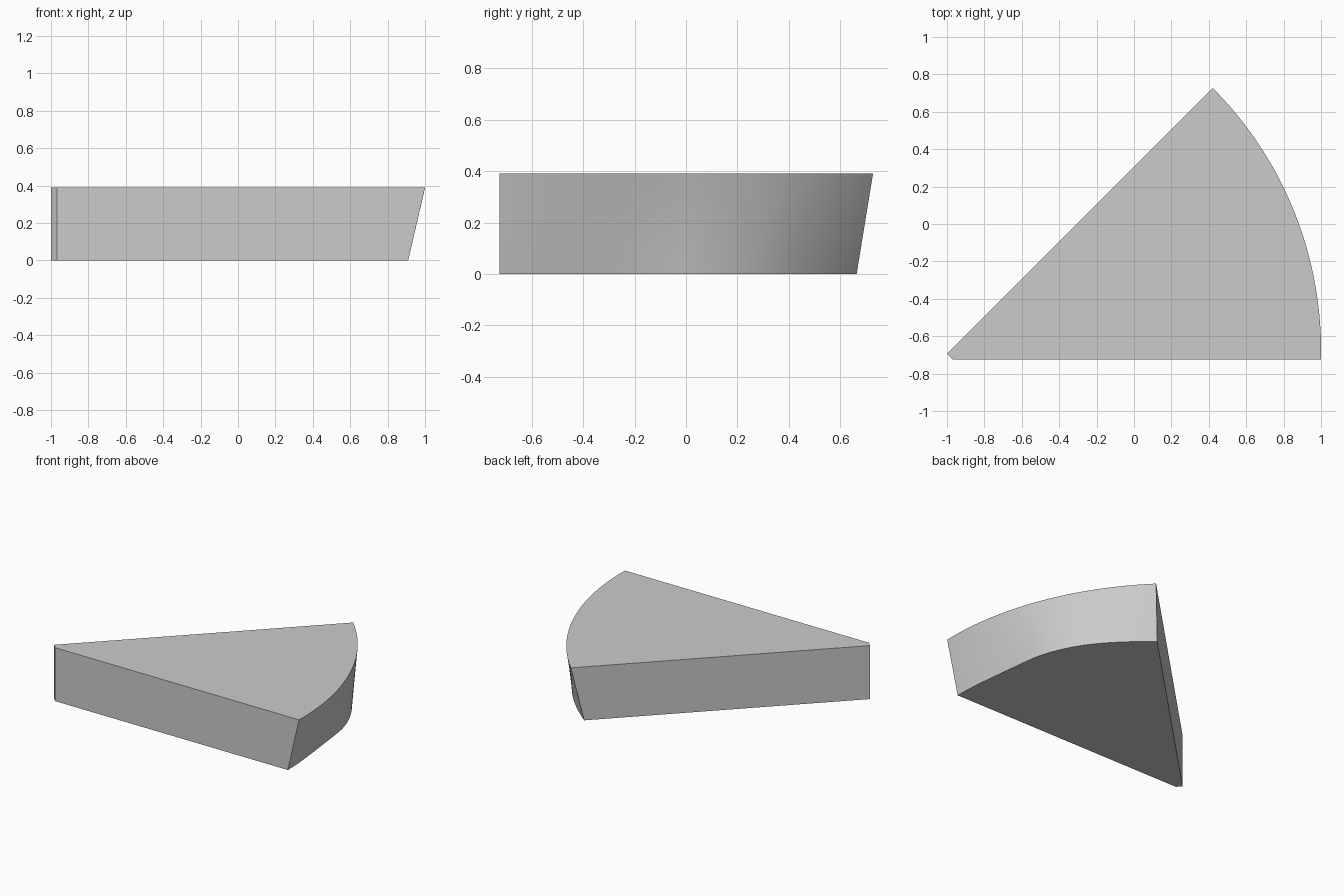
import bpy, bmesh
from math import radians, sin, cos, pi

cube = bpy.data.objects.get("Cube")
if cube:
    bpy.data.objects.remove(cube, do_unlink=True)

APEX_X, APEX_Y, HEIGHT = -1.032, -0.725, 0.39
STEPS, LEVELS = 48, 6

# Radius of the lower rim by angle in degrees
RIM = [(0, 1.942), (8, 1.944), (14, 1.96), (18, 1.983), (22, 2.009),
       (27, 2.021), (32, 2.017), (38, 1.994), (45, 1.964)]


def rim_radius(angle):
    """Smooth Hermite interpolation through the rim points."""
    n = len(RIM)
    i = max(k for k in range(n - 1) if RIM[k][0] <= angle)

    def slope(k):
        a, b = RIM[max(k - 1, 0)], RIM[min(k + 1, n - 1)]
        return (b[1] - a[1]) / (b[0] - a[0])

    (a0, r0), (a1, r1) = RIM[i], RIM[i + 1]
    d = a1 - a0
    t = (angle - a0) / d
    s = t * t * (3 - 2 * t)
    bend = d * t * (1 - t) * ((1 - t) * slope(i) - t * slope(i + 1))
    return r0 + (r1 - r0) * s + bend


def outer_point(angle, t):
    """Point on the curved outer wall, t = 0 at the bottom and 1 at the top."""
    top = 2.032 + 0.022 * sin(pi / 2 * angle / 45)
    r = rim_radius(angle) * (1 - t) + top * t
    a = radians(angle)
    return (APEX_X + r * cos(a), APEX_Y + r * sin(a), HEIGHT * t)


def material(name, value):
    mat = bpy.data.materials.new(name)
    mat.use_nodes = True
    colour = (value, value, value, 1)
    mat.diffuse_color = colour
    mat.node_tree.nodes["Principled BSDF"].inputs["Base Color"].default_value = colour
    return mat


bm = bmesh.new()

# Curved outer wall lofted from the wavy lower rim to the upper arc
rows = []
for j in range(LEVELS + 1):
    t = j / LEVELS
    rows.append([bm.verts.new(outer_point(45 * i / STEPS, t)) for i in range(STEPS + 1)])
for low, high in zip(rows, rows[1:]):
    for i in range(STEPS):
        bm.faces.new((low[i], low[i + 1], high[i + 1], high[i])).smooth = True

# Clipped tip
tip = [[bm.verts.new((x, y, z)) for x, y in ((-1, -0.693), (-0.968, APEX_Y))]
       for z in (0, HEIGHT)]
bm.faces.new((tip[0][0], tip[0][1], tip[1][1], tip[1][0]))

# Flat sides, top and bottom
bm.faces.new([tip[1][1], tip[0][1]] + [row[0] for row in rows])
bm.faces.new([tip[0][0], tip[1][0]] + [row[-1] for row in reversed(rows)])
bm.faces.new(tip[1] + rows[-1])
bm.faces.new(list(reversed(tip[0] + rows[0])))
bmesh.ops.recalc_face_normals(bm, faces=bm.faces)

mesh = bpy.data.meshes.new("wedge_block")
bm.to_mesh(mesh)
bm.free()
wedge = bpy.data.objects.new("wedge_block", mesh)
bpy.context.collection.objects.link(wedge)
mesh.materials.append(material("plain grey", 0.6))

# Smooth the curved wall, keep the borders crisp
bpy.ops.object.select_all(action="DESELECT")
wedge.select_set(True)
bpy.context.view_layer.objects.active = wedge
bpy.ops.object.shade_smooth_by_angle(angle=radians(30))
